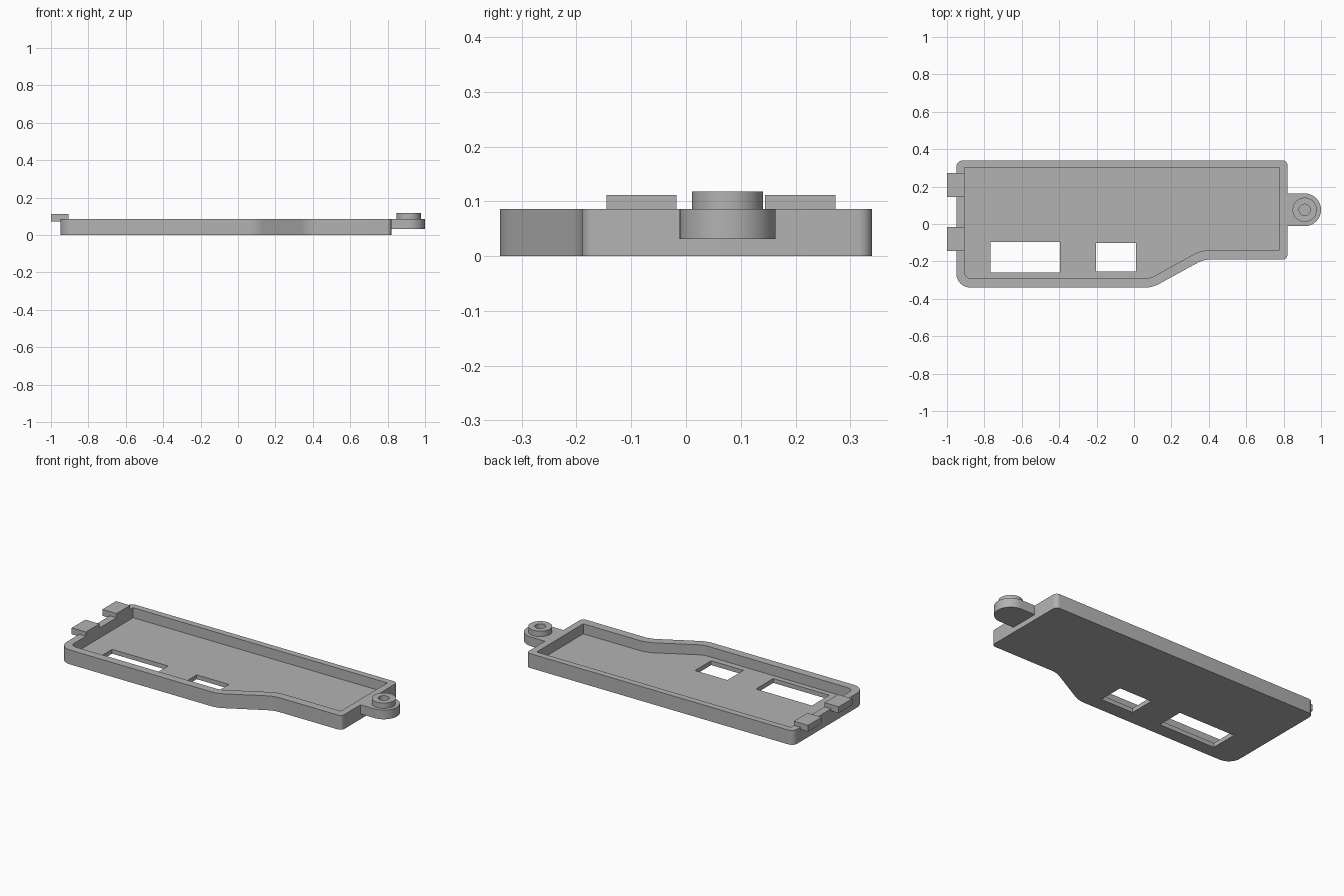
import bpy, bmesh, math
from mathutils import Vector

cube = bpy.data.objects.get("Cube")
if cube:
    bpy.data.objects.remove(cube, do_unlink=True)

grey = bpy.data.materials.new("plain grey")
grey.use_nodes = True
colour = (0.45, 0.45, 0.45, 1)
grey.diffuse_color = colour
grey.node_tree.nodes["Principled BSDF"].inputs["Base Color"].default_value = colour


def rounded(corners, steps=8):
    """Outline from (x, y, fillet radius) corners."""
    points = []
    for i, (x, y, radius) in enumerate(corners):
        p = Vector((x, y))
        a = (Vector(corners[i - 1][:2]) - p).normalized()
        b = (Vector(corners[(i + 1) % len(corners)][:2]) - p).normalized()
        if radius == 0:
            points.append(p)
            continue
        half = a.angle(b) / 2
        centre = p + (a + b).normalized() * radius / math.sin(half)
        start = p + a * radius / math.tan(half) - centre
        end = p + b * radius / math.tan(half) - centre
        sweep = math.pi - 2 * half
        for k in range(steps + 1):
            t = k / steps
            points.append(centre + (start * math.sin((1 - t) * sweep)
                                    + end * math.sin(t * sweep)) / math.sin(sweep))
    return points


def prism(name, outline, bottom, top):
    bm = bmesh.new()
    face = bm.faces.new([bm.verts.new((p[0], p[1], bottom)) for p in outline])
    out = bmesh.ops.extrude_face_region(bm, geom=[face])
    moved = [v for v in out["geom"] if isinstance(v, bmesh.types.BMVert)]
    bmesh.ops.translate(bm, verts=moved, vec=(0, 0, top - bottom))
    bmesh.ops.recalc_face_normals(bm, faces=bm.faces)
    mesh = bpy.data.meshes.new(name)
    bm.to_mesh(mesh)
    bm.free()
    mesh.materials.append(grey)
    obj = bpy.data.objects.new(name, mesh)
    bpy.context.collection.objects.link(obj)
    return obj


def box(name, x0, x1, y0, y1, z0, z1):
    return prism(name, [(x0, y0), (x1, y0), (x1, y1), (x0, y1)], z0, z1)


def circle(x, y, radius, count=48):
    return [(x + radius * math.cos(math.tau * i / count),
             y + radius * math.sin(math.tau * i / count)) for i in range(count)]


def activate(obj):
    bpy.ops.object.select_all(action="DESELECT")
    obj.select_set(True)
    bpy.context.view_layer.objects.active = obj


def cut(obj, cutter):
    activate(obj)
    mod = obj.modifiers.new("cut", "BOOLEAN")
    mod.operation = "DIFFERENCE"
    mod.solver = "EXACT"
    mod.object = cutter
    bpy.ops.object.modifier_apply(modifier=mod.name)
    bpy.data.objects.remove(cutter, do_unlink=True)


RIM, FLOOR = 0.086, 0.026

# Shallow tray with a stepped front edge
tray = prism("tray", rounded([
    (-0.95, -0.34, 0.075), (0.098, -0.34, 0.15), (0.372, -0.19, 0.15),
    (0.82, -0.19, 0.025), (0.82, 0.34, 0.025), (-0.95, 0.34, 0.035)]), 0, RIM)
cut(tray, prism("cavity", rounded([
    (-0.906, -0.291, 0.035), (0.086, -0.291, 0.11), (0.36, -0.139, 0.19),
    (0.778, -0.139, 0), (0.778, 0.302, 0), (-0.906, 0.302, 0)]), FLOOR, 0.2))

# Two rectangular windows through the floor
cut(tray, box("window", -0.767, -0.396, -0.26, -0.096, -0.1, 0.1))
cut(tray, box("window", -0.203, 0.011, -0.254, -0.101, -0.1, 0.1))

# Hooks over the end wall
hooks = [box("front_hook", -1, -0.906, -0.145, -0.017, 0.073, 0.111),
         box("back_hook", -1, -0.906, 0.144, 0.273, 0.073, 0.111)]

# Screw tab with a raised collar and a blind hole
TX, TY, TR = 0.9125, 0.076, 0.0875
arc = [(TX + TR * math.sin(math.pi * i / 24), TY - TR * math.cos(math.pi * i / 24))
       for i in range(25)]
tab = prism("screw_tab", [(0.82, TY - TR)] + arc + [(0.82, TY + TR)], 0.031, RIM)
cut(tab, prism("hole", circle(TX, TY, 0.03), 0.05, 0.2))
collar = prism("tab_collar", circle(TX, TY, 0.065), RIM, 0.118)
cut(collar, prism("hole", circle(TX, TY, 0.03), 0.05, 0.2))

for part in [tray, tab, collar] + hooks:
    activate(part)
    bpy.ops.object.shade_smooth_by_angle(angle=math.radians(30))
